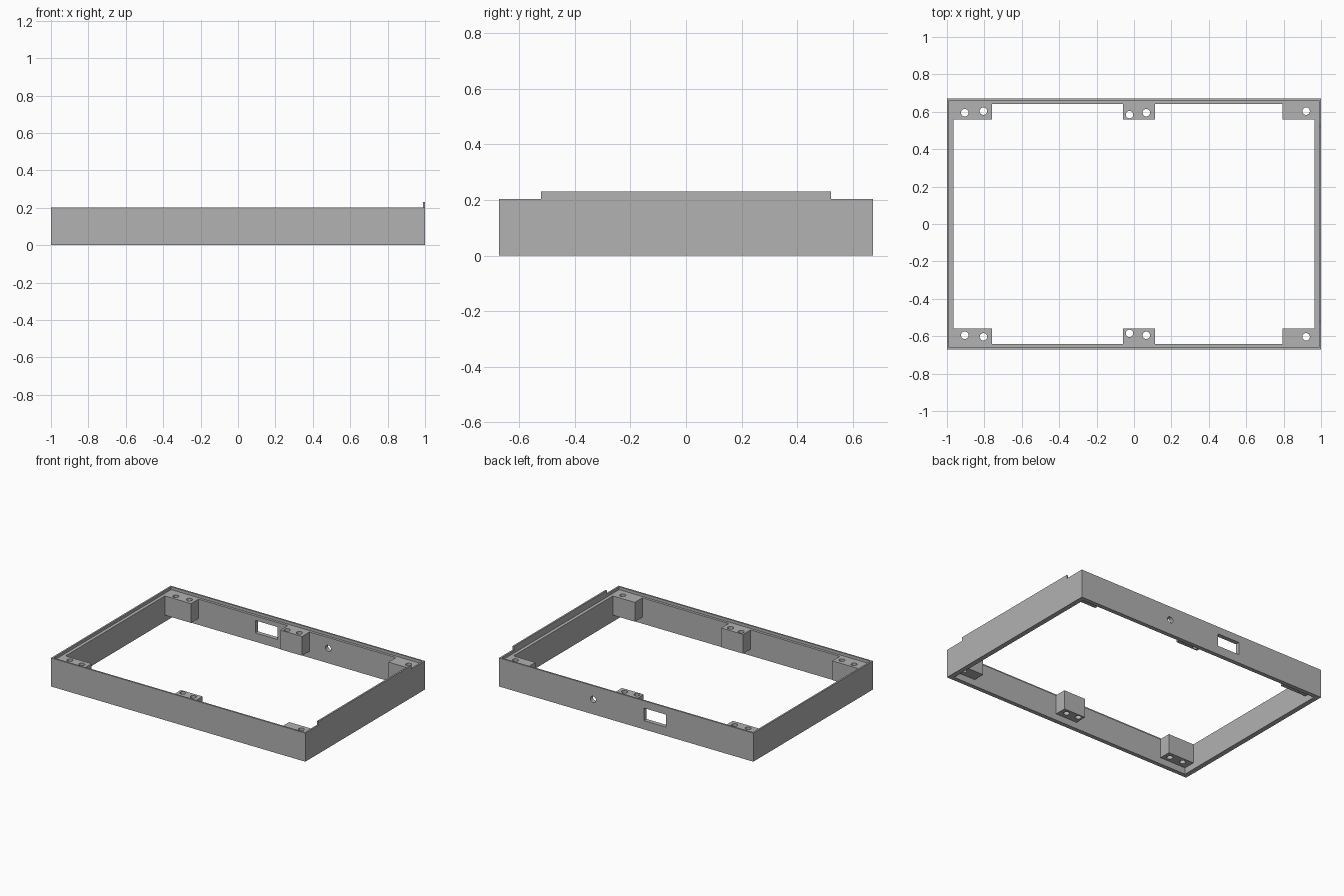
import bpy, bmesh, math
from mathutils import Matrix

if "Cube" in bpy.data.objects:
    bpy.data.objects.remove(bpy.data.objects["Cube"])

grey = bpy.data.materials.new("mid grey")
grey.diffuse_color = (0.445, 0.445, 0.445, 1)
grey.use_nodes = True
grey.node_tree.nodes["Principled BSDF"].inputs["Base Color"].default_value = grey.diffuse_color

TOP, LEDGE, BLOCK_BOTTOM = 0.203, 0.183, 0.046
OUT_Y, IN_X, IN_Y = 0.672, 0.965, 0.642
LIP = 0.012


def finish(name, bm):
    bmesh.ops.recalc_face_normals(bm, faces=bm.faces)
    mesh = bpy.data.meshes.new(name)
    bm.to_mesh(mesh)
    bm.free()
    mesh.materials.append(grey)
    ob = bpy.data.objects.new(name, mesh)
    bpy.context.collection.objects.link(ob)
    return ob


def box(name, x0, x1, y0, y1, z0, z1):
    bm = bmesh.new()
    bmesh.ops.create_cube(bm, size=1)
    for v in bm.verts:
        v.co = ((x0, x1)[v.co.x > 0], (y0, y1)[v.co.y > 0], (z0, z1)[v.co.z > 0])
    return finish(name, bm)


def cylinder(name, center, radius, depth, along_y=False):
    bm = bmesh.new()
    turn = Matrix.Rotation(math.pi / 2 if along_y else 0, 4, 'X')
    bmesh.ops.create_cone(bm, cap_ends=True, segments=28, radius1=radius, radius2=radius,
                          depth=depth, matrix=Matrix.Translation(center) @ turn)
    return finish(name, bm)


def cut(target, cutter):
    mod = target.modifiers.new("cut", 'BOOLEAN')
    mod.operation = 'DIFFERENCE'
    mod.solver = 'EXACT'
    mod.object = cutter
    bpy.context.view_layer.objects.active = target
    bpy.ops.object.modifier_apply(modifier=mod.name)
    bpy.data.objects.remove(cutter)


# Wall ring: stepped profile swept round the rectangle
profile = [(1, OUT_Y, 0), (1, OUT_Y, TOP), (1 - LIP, OUT_Y - LIP, TOP),
           (1 - LIP, OUT_Y - LIP, LEDGE), (IN_X, IN_Y, LEDGE), (IN_X, IN_Y, 0)]
bm = bmesh.new()
loops = [[bm.verts.new((sx * x, sy * y, z)) for sx, sy in ((-1, -1), (1, -1), (1, 1), (-1, 1))]
         for x, y, z in profile]
for i, a in enumerate(loops):
    b = loops[(i + 1) % len(loops)]
    for k in range(4):
        n = (k + 1) % 4
        bm.faces.new((a[k], a[n], b[n], b[k]))
frame = finish("wall_frame", bm)

# Openings in the back wall
cut(frame, box("window_cutter", -0.313, -0.14, 0.6, 0.7, 0.062, 0.151))
cut(frame, cylinder("port_cutter", (0.26, 0.66, 0.106), 0.022, 0.2, True))

# Raised tab on the right lip
box("right_tab", 1 - LIP, 1, -0.522, 0.522, TOP, 0.23)

# Screw blocks, mirrored front and back, with through holes
blocks = {
    "left": (-IN_X, -0.76, [(-0.905, 0.595), (-0.805, 0.603)]),
    "middle": (-0.058, 0.113, [(-0.024, 0.585), (0.066, 0.595)]),
    "right": (0.793, IN_X, [(0.92, 0.603)]),
}
for side, s in (("back", 1), ("front", -1)):
    for label, (x0, x1, holes) in blocks.items():
        y0, y1 = sorted((s * 0.558, s * IN_Y))
        block = box(f"{side}_{label}_block", x0, x1, y0, y1, BLOCK_BOTTOM, LEDGE)
        for hx, hy in holes:
            cut(block, cylinder("hole_cutter", (hx, s * hy, 0.1), 0.02, 0.4))
